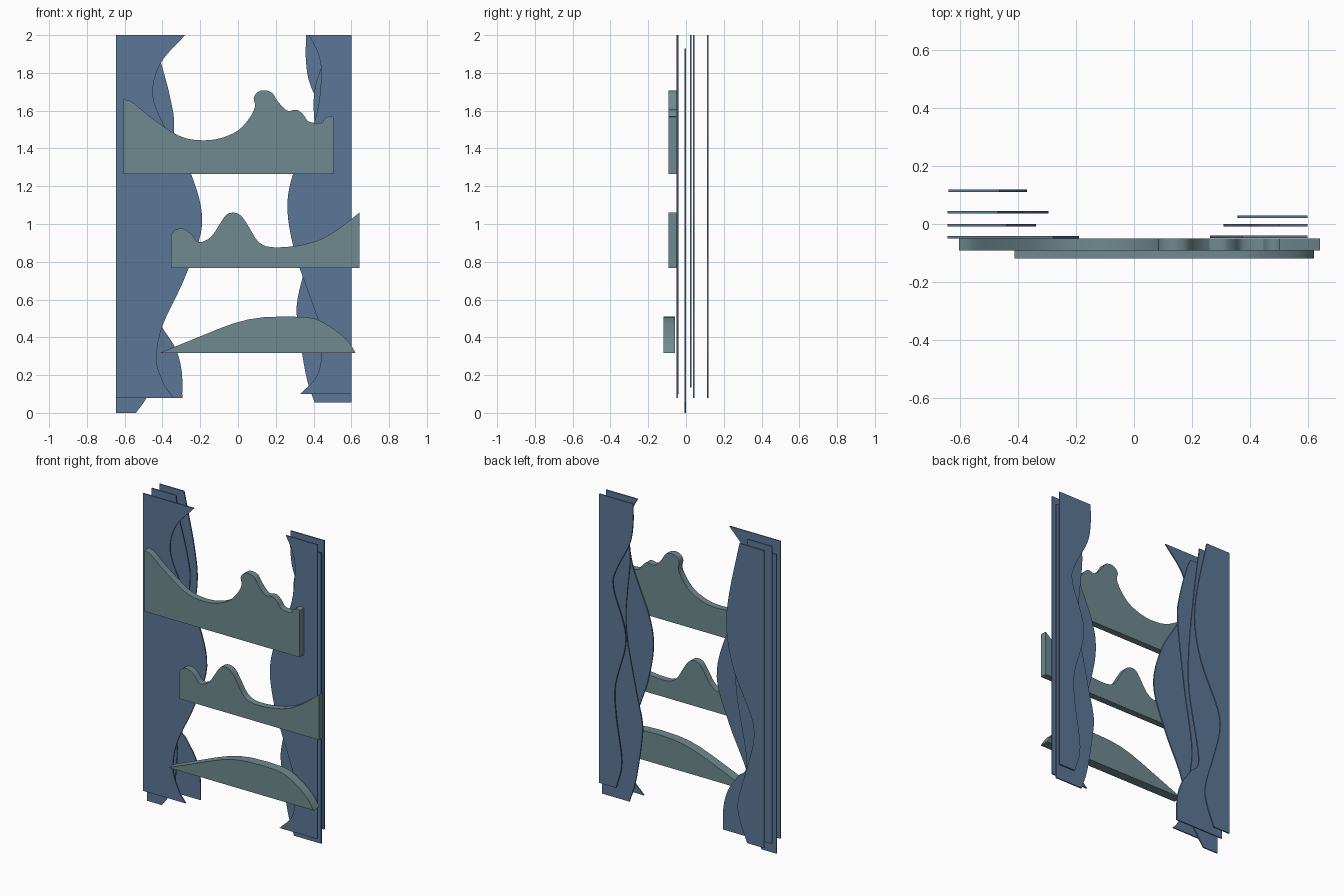
import bpy, bmesh, math
from mathutils import Vector


def material(name, rgb):
    m = bpy.data.materials.new(name)
    m.diffuse_color = (*rgb, 1)
    return m


BLUE = material("slate_blue", (0.107, 0.184, 0.31))
TEAL = material("grey_teal", (0.162, 0.254, 0.275))


def smooth_path(points, steps):
    """Run a rounded curve through the given points."""
    p = [Vector(q) for q in points]
    p = [2 * p[0] - p[1]] + p + [2 * p[-1] - p[-2]]
    out = []
    for a, b, c, d in zip(p, p[1:], p[2:], p[3:]):
        for i in range(steps):
            t = i / steps
            out.append(0.5 * (2 * b + (c - a) * t + (2 * a - 5 * b + 4 * c - d) * t * t
                              + (3 * b - a - 3 * c + d) * t ** 3))
    return out + [p[-2]]


def cutout(name, outline, y0, y1, mat):
    """Extrude an x-z outline from y0 back to y1."""
    bm = bmesh.new()
    face = bm.faces.new([bm.verts.new((x, y0, z)) for x, z in outline])
    ext = bmesh.ops.extrude_face_region(bm, geom=[face])
    verts = [v for v in ext["geom"] if isinstance(v, bmesh.types.BMVert)]
    bmesh.ops.translate(bm, verts=verts, vec=(0, y1 - y0, 0))
    bmesh.ops.recalc_face_normals(bm, faces=bm.faces)
    mesh = bpy.data.meshes.new(name)
    bm.to_mesh(mesh)
    bm.free()
    mesh.materials.append(mat)
    obj = bpy.data.objects.new(name, mesh)
    bpy.context.collection.objects.link(obj)
    bpy.ops.object.select_all(action="DESELECT")
    obj.select_set(True)
    bpy.context.view_layer.objects.active = obj
    bpy.ops.object.shade_smooth_by_angle(angle=math.radians(30))


def curtain(name, side_x, y, edge):
    """Thin side flat: straight outer side, wavy inner edge listed top to bottom."""
    path = [tuple(v) for v in smooth_path(edge, 6)]
    outline = path + [(side_x, edge[-1][1]), (side_x, edge[0][1])]
    cutout(name, outline, y - 0.004, y + 0.004, BLUE)


def wave(name, bottom, y0, y1, crest, steps, pointed=False):
    """Thick scenery wave: flat bottom, curved crest listed left to right."""
    path = [tuple(v) for v in smooth_path(crest, steps)]
    if not pointed:
        path += [(crest[-1][0], bottom), (crest[0][0], bottom)]
    cutout(name, path, y0, y1, TEAL)


# Left curtains, front to back
curtain("left_curtain_front", -0.645, -0.046, [
    (-0.28, 2), (-0.41, 1.85), (-0.45, 1.68), (-0.38, 1.5), (-0.25, 1.27), (-0.19, 1.0),
    (-0.28, 0.72), (-0.40, 0.46), (-0.43, 0.28), (-0.39, 0.15), (-0.34, 0.08)])
curtain("left_curtain_second", -0.645, -0.004, [
    (-0.44, 1.93), (-0.41, 1.86), (-0.355, 1.65), (-0.34, 1.48), (-0.39, 1.05),
    (-0.45, 0.65), (-0.43, 0.4), (-0.45, 0.15), (-0.49, 0.07), (-0.54, 0)])
curtain("left_curtain_third", -0.645, 0.041, [
    (-0.47, 2), (-0.43, 1.7), (-0.39, 1.3), (-0.39, 1.0), (-0.465, 0.56),
    (-0.40, 0.45), (-0.33, 0.34), (-0.298, 0.22), (-0.295, 0.08)])
curtain("left_curtain_back", -0.64, 0.115, [
    (-0.465, 2), (-0.39, 1.65), (-0.372, 1.42), (-0.425, 1.17), (-0.55, 0.9),
    (-0.565, 0.75), (-0.52, 0.57), (-0.455, 0.34), (-0.465, 0.22), (-0.52, 0.08)])

# Right curtains, front to back
curtain("right_curtain_front", 0.6, -0.044, [
    (0.375, 2), (0.425, 1.9), (0.44, 1.78), (0.41, 1.56), (0.29, 1.26), (0.262, 1.07),
    (0.30, 0.85), (0.35, 0.7), (0.43, 0.47), (0.445, 0.35), (0.42, 0.2), (0.33, 0.1)])
curtain("right_curtain_second", 0.6, -0.004, [
    (0.5, 1.93), (0.43, 1.8), (0.40, 1.62), (0.43, 1.2), (0.36, 0.8),
    (0.315, 0.6), (0.315, 0.48), (0.36, 0.2), (0.405, 0.055)])
curtain("right_curtain_back", 0.6, 0.025, [
    (0.36, 2), (0.36, 1.86), (0.385, 1.73), (0.475, 1.55), (0.50, 1.42), (0.41, 1.12),
    (0.485, 0.8), (0.48, 0.6), (0.44, 0.31), (0.48, 0.135)])

# Three waves across the front
wave("upper_wave", 1.265, -0.092, -0.05, [
    (-0.605, 1.66), (-0.56, 1.645), (-0.48, 1.58), (-0.37, 1.50), (-0.28, 1.455),
    (-0.18, 1.443), (-0.09, 1.455), (0, 1.495), (0.06, 1.56), (0.09, 1.62),
    (0.083, 1.665), (0.10, 1.695), (0.135, 1.708), (0.18, 1.695), (0.21, 1.65),
    (0.26, 1.60), (0.31, 1.605), (0.345, 1.58), (0.37, 1.545), (0.41, 1.535),
    (0.445, 1.537), (0.46, 1.56), (0.485, 1.572), (0.505, 1.567)], 3)
wave("middle_wave", 0.768, -0.092, -0.05, [
    (-0.355, 0.94), (-0.33, 0.97), (-0.29, 0.975), (-0.25, 0.95), (-0.22, 0.912),
    (-0.19, 0.905), (-0.14, 0.935), (-0.09, 1.01), (-0.06, 1.05), (-0.02, 1.06),
    (0.02, 1.04), (0.06, 0.98), (0.10, 0.915), (0.15, 0.882), (0.23, 0.877),
    (0.34, 0.89), (0.44, 0.92), (0.54, 0.98), (0.642, 1.06)], 3)
wave("lower_wave", 0.318, -0.119, -0.058, [
    (-0.412, 0.318), (-0.20, 0.405), (-0.02, 0.475), (0.14, 0.507), (0.36, 0.507),
    (0.45, 0.48), (0.54, 0.42), (0.59, 0.37), (0.622, 0.318)], 2, pointed=True)
